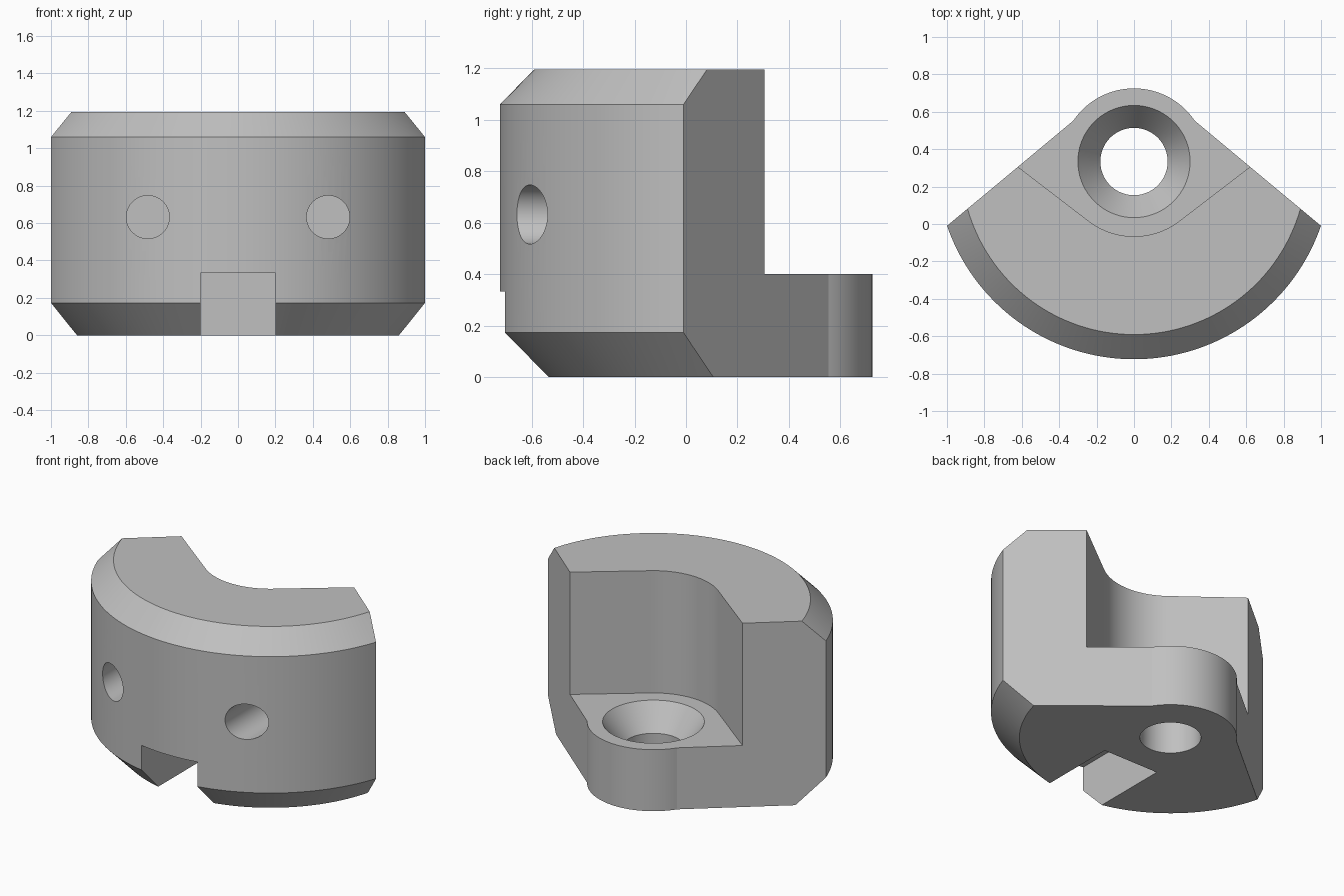
import bpy, bmesh
from math import sin, cos, pi, radians, atan2
from mathutils import Matrix, Vector

if "Cube" in bpy.data.objects:
    bpy.data.objects.remove(bpy.data.objects["Cube"])

AXIS_Y = 0.334      # shared axis of the outer wall, boss and screw hole
HEIGHT = 1.195

grey = bpy.data.materials.new("plain grey")
grey.use_nodes = True
colour = (0.53, 0.53, 0.53, 1)
grey.diffuse_color = colour
grey.node_tree.nodes["Principled BSDF"].inputs["Base Color"].default_value = colour


def finish(bm, name):
    bmesh.ops.remove_doubles(bm, verts=bm.verts, dist=1e-5)
    bmesh.ops.recalc_face_normals(bm, faces=bm.faces)
    mesh = bpy.data.meshes.new(name)
    bm.to_mesh(mesh)
    bm.free()
    mesh.materials.append(grey)
    obj = bpy.data.objects.new(name, mesh)
    bpy.context.collection.objects.link(obj)
    return obj


def lathe(name, profile, segments):
    """Revolve a (radius, height) profile around the shared axis."""
    bm = bmesh.new()
    rings = []
    for r, z in profile:
        rings.append([bm.verts.new((r * cos(2 * pi * i / segments),
                                    AXIS_Y + r * sin(2 * pi * i / segments), z))
                      for i in range(segments)])
    for low, high in zip(rings, rings[1:]):
        for i in range(segments):
            j = (i + 1) % segments
            bm.faces.new((low[i], low[j], high[j], high[i]))
    bm.faces.new(rings[0])
    bm.faces.new(rings[-1])
    return finish(bm, name)


def prism(name, outline, bottom, top):
    bm = bmesh.new()
    face = bm.faces.new([bm.verts.new((x, y, bottom)) for x, y in outline])
    new = bmesh.ops.extrude_face_region(bm, geom=[face])["geom"]
    bmesh.ops.translate(bm, vec=(0, 0, top - bottom),
                        verts=[v for v in new if isinstance(v, bmesh.types.BMVert)])
    return finish(bm, name)


def arc(radius, start, end, steps):
    return [(radius * cos(start + (end - start) * i / steps),
             AXIS_Y + radius * sin(start + (end - start) * i / steps))
            for i in range(steps + 1)]


def combine(target, cutter, operation="DIFFERENCE"):
    mod = target.modifiers.new("shape", "BOOLEAN")
    mod.operation = operation
    mod.solver = "EXACT"
    mod.object = cutter
    bpy.context.view_layer.objects.active = target
    bpy.ops.object.modifier_apply(modifier=mod.name)
    bpy.data.objects.remove(cutter)


# Round block with chamfered top and bottom rims
body = lathe("clamp_segment", [(0.89, 0), (1.057, 0.173), (1.057, 1.06), (0.925, HEIGHT)], 160)

# Wedge plan with rounded boss at the back
start = atan2(0.553 - AXIS_Y, 0.324)
plan = [(1.24, -0.21)] + arc(0.391, start, pi - start, 48) + [(-1.24, -0.21), (-1.24, -1), (1.24, -1)]
combine(body, prism("wedge_plan", plan, -0.5, 2), "INTERSECT")

# Pocket above the screw ledge, straight walls tangent to a round front
tangent = radians(52)
pocket = arc(0.4, -pi + tangent, -tangent, 40) + [(1.2, 0.75), (1.2, 1.2), (-1.2, 1.2), (-1.2, 0.75)]
combine(body, prism("pocket_cutter", pocket, 0.4, 2))

# Countersunk screw hole
combine(body, lathe("screw_cutter", [(0.18, -0.2), (0.18, 0.24), (0.3, 0.4), (0.3, 0.6)], 96))

# Keyway under the front
combine(body, prism("keyway_cutter", [(-0.2, -1), (0.2, -1), (0.2, -0.03), (-0.2, -0.03)], -0.2, 0.333))

# Pair of blind holes in the front wall
for side in (-1, 1):
    bm = bmesh.new()
    place = Matrix.Translation(Vector((side * 0.482, -0.6, 0.632))) @ Matrix.Rotation(pi / 2, 4, "X")
    bmesh.ops.create_cone(bm, cap_ends=True, segments=64, radius1=0.115, radius2=0.115,
                          depth=0.8, matrix=place)
    combine(body, finish(bm, "hole_cutter"))

bpy.ops.object.select_all(action="DESELECT")
body.select_set(True)
bpy.context.view_layer.objects.active = body
bpy.ops.object.shade_smooth_by_angle(angle=radians(12))
